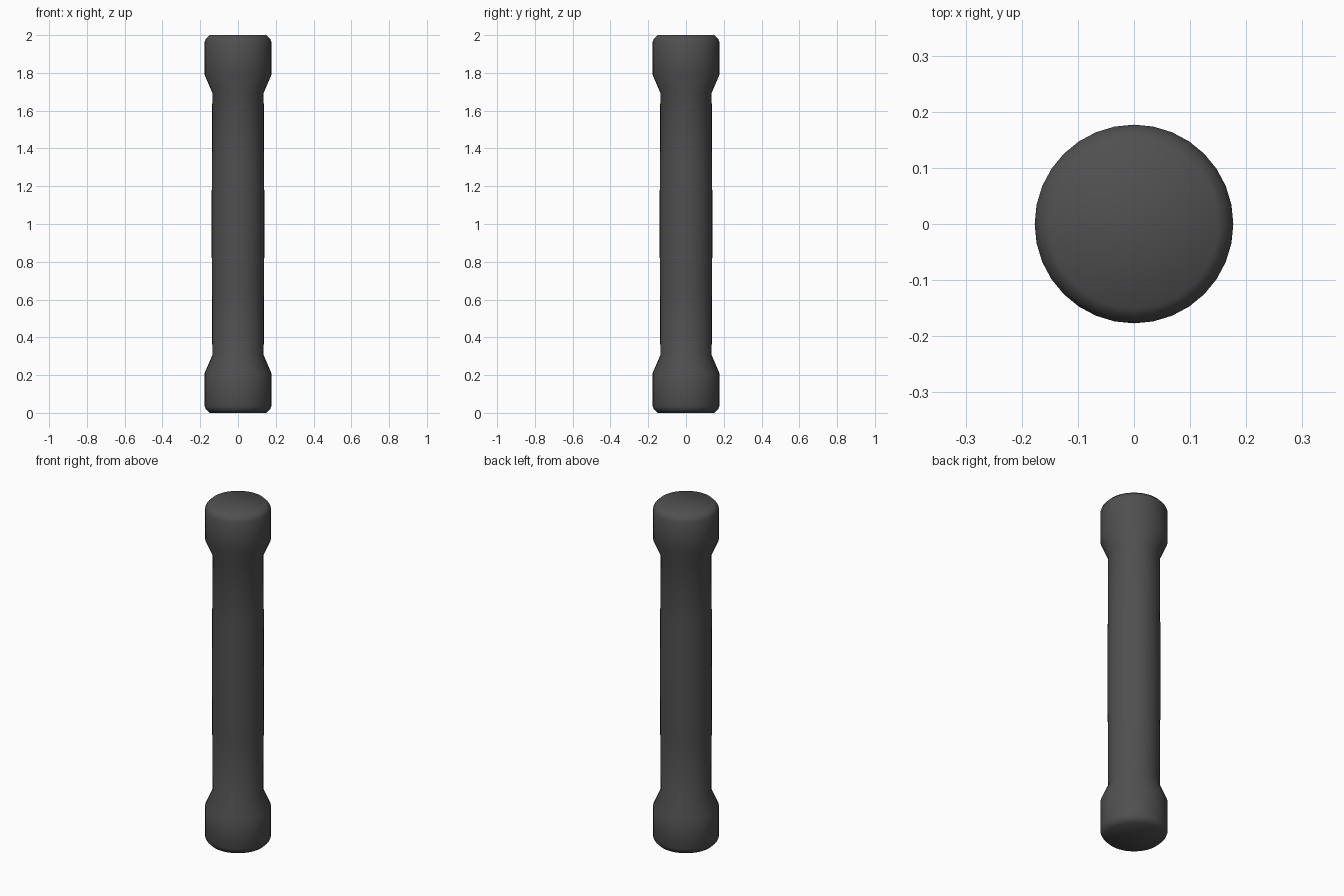
import bpy, bmesh
from math import cos, sin, tau

if "Cube" in bpy.data.objects:
    bpy.data.objects.remove(bpy.data.objects["Cube"])

SIDES = 32

# Lower half profile (radius, height), mirrored about mid-height
half = [(0.151, 0.0), (0.169, 0.018), (0.177, 0.036), (0.177, 0.21),
        (0.136, 0.305), (0.138, 0.65)]
profile = half + [(0.14, 1.0)] + [(r, 2 - z) for r, z in reversed(half)]

# Turned bar with thick ends
bm = bmesh.new()
rings = [[bm.verts.new((r * cos(tau * i / SIDES), r * sin(tau * i / SIDES), z))
          for i in range(SIDES)] for r, z in profile]
for a, b in zip(rings, rings[1:]):
    for i in range(SIDES):
        j = (i + 1) % SIDES
        bm.faces.new((a[i], a[j], b[j], b[i]))
bm.faces.new(rings[0][::-1])
bm.faces.new(rings[-1])
for f in bm.faces:
    f.smooth = True

mesh = bpy.data.meshes.new("handle_bar")
bm.to_mesh(mesh)
bm.free()
bar = bpy.data.objects.new("handle_bar", mesh)
bpy.context.collection.objects.link(bar)

# Dark grey finish
mat = bpy.data.materials.new("dark_grey")
mat.diffuse_color = (0.08, 0.08, 0.08, 1)
mat.use_nodes = True
mat.node_tree.nodes["Principled BSDF"].inputs["Base Color"].default_value = mat.diffuse_color
mesh.materials.append(mat)
